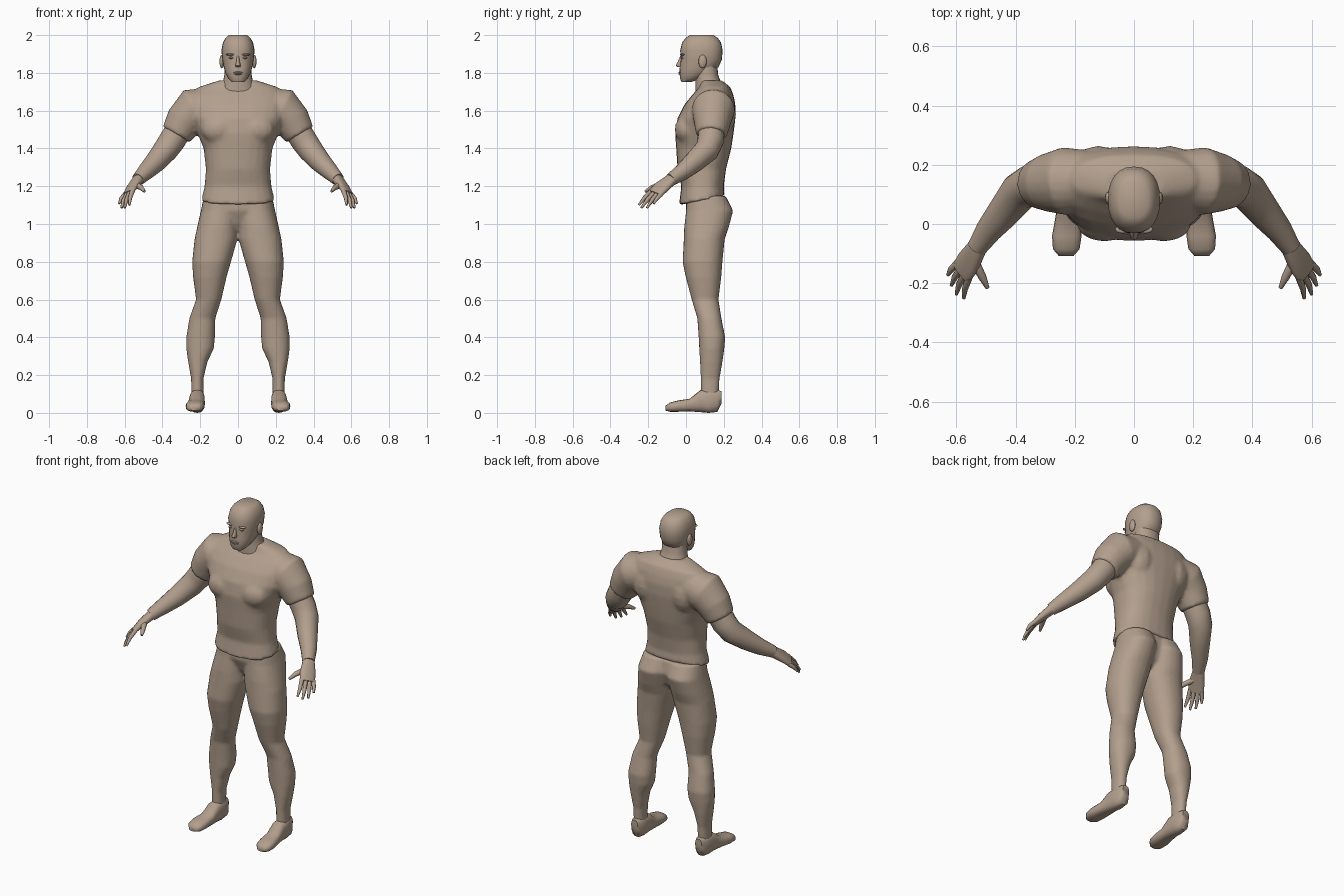
import bpy, bmesh, math
from mathutils import Vector, Matrix

if "Cube" in bpy.data.objects:
    bpy.data.objects.remove(bpy.data.objects["Cube"])

skin = bpy.data.materials.new("tan_clay")
skin.use_nodes = True
tan = (0.45, 0.35, 0.27, 1)
skin.diffuse_color = tan
skin.node_tree.nodes["Principled BSDF"].inputs["Base Color"].default_value = tan


def ring(center, u, v, sides=20, power=2.0):
    """Superellipse loop spanned by the half-axes u and v."""
    loop = []
    for i in range(sides):
        a = math.tau * i / sides
        c, s = math.cos(a), math.sin(a)
        c = math.copysign(abs(c) ** (2 / power), c)
        s = math.copysign(abs(s) ** (2 / power), s)
        loop.append(Vector(center) + u * c + v * s)
    return loop


def loft(bm, loops, side=1):
    """Skin a closed tube through the loops, mirrored when side is -1."""
    rows = [[bm.verts.new((p.x * side, p.y, p.z)) for p in loop] for loop in loops]
    n = len(rows[0])
    for a, b in zip(rows, rows[1:]):
        for i in range(n):
            j = (i + 1) % n
            bm.faces.new((a[i], a[j], b[j], b[i]))
    bm.faces.new(rows[0])
    bm.faces.new(rows[-1])


def slice_ring(z, x0, x1, y0, y1, power=2.2, tilt=0.0):
    """Level slice given by its extents, optionally raised at the back."""
    return ring(((x0 + x1) / 2, (y0 + y1) / 2, z), Vector(((x1 - x0) / 2, 0, 0)),
                Vector((0, (y1 - y0) / 2, tilt)), 24, power)


def limb(bm, path, side, sides=16):
    """Tube along points of (x, y, z, radius)."""
    pts = [Vector(p[:3]) for p in path]
    loops = []
    for i, p in enumerate(pts):
        t = (pts[min(i + 1, len(pts) - 1)] - pts[max(i - 1, 0)]).normalized()
        v = Vector((0, 1, 0))
        v = (v - t * v.dot(t)).normalized()
        loops.append(ring(p, t.cross(v) * path[i][3], v * path[i][3], sides))
    loft(bm, loops, side)


def blob(bm, center, size):
    m = Matrix.Translation(center) @ Matrix.Diagonal((*size, 1))
    bmesh.ops.create_uvsphere(bm, u_segments=12, v_segments=8, radius=1, matrix=m)


def finish(bm, name, voxel=0.0):
    """Make an object; a voxel size fuses its overlapping volumes."""
    bmesh.ops.recalc_face_normals(bm, faces=bm.faces)
    mesh = bpy.data.meshes.new(name)
    bm.to_mesh(mesh)
    bm.free()
    mesh.materials.append(skin)
    ob = bpy.data.objects.new(name, mesh)
    bpy.context.collection.objects.link(ob)
    for o in bpy.context.selected_objects:
        o.select_set(False)
    ob.select_set(True)
    bpy.context.view_layer.objects.active = ob
    bpy.ops.object.shade_smooth_by_angle(angle=math.radians(55))
    if voxel:
        fuse = ob.modifiers.new("fuse", "REMESH")
        fuse.mode = "VOXEL"
        fuse.voxel_size = voxel
        fuse.use_smooth_shade = True
        soften = ob.modifiers.new("soften", "SMOOTH")
        soften.factor = 0.5
        soften.iterations = 4
    return ob


# Shirt: torso and short sleeves
bm = bmesh.new()
torso = [(1.20, .177, -.025, .2), (1.29, .17, -.045, .212),
         (1.40, .182, -.052, .24), (1.48, .215, -.058, .252), (1.56, .25, -.045, .262),
         (1.63, .26, -.01, .262), (1.68, .25, .03, .252), (1.725, .21, .07, .235),
         (1.76, .1, .075, .19)]
loops = [slice_ring(1.125, -.195, .195, -.037, .205, 2.3, .025)]
loops += [slice_ring(z, -w, w, f, b, 2.35) for z, w, f, b in torso]
loft(bm, loops)
sleeve = [(.12, .15, 1.63, .095), (.235, .145, 1.607, .115),
          (.285, .14, 1.545, .1), (.328, .135, 1.472, .082)]
for side in (1, -1):
    limb(bm, sleeve, side, 20)
    blob(bm, (side * .1, .0, 1.5), (.095, .06, .075))
    blob(bm, (side * .12, .19, 1.58), (.09, .075, .11))
finish(bm, "shirt", .011)

# Pelvis and legs
bm = bmesh.new()
loft(bm, [slice_ring(z, -w, w, f, b) for z, w, f, b in
          [(.96, .06, .06, .15), (1.0, .11, .03, .19), (1.07, .17, .0, .215), (1.15, .18, .0, .2)]])
leg = [(1.15, -.01, .18, .005, .21), (1.07, -.01, .197, 0, .25), (.98, 0, .217, -.01, .226),
       (.92, .003, .23, -.012, .205), (.80, .037, .243, -.018, .193), (.72, .06, .238, -.002, .187),
       (.60, .088, .222, .03, .172), (.50, .12, .258, .06, .188), (.40, .122, .274, .067, .208),
       (.34, .128, .274, .07, .203), (.27, .162, .264, .074, .193), (.18, .183, .248, .078, .178),
       (.08, .183, .248, .08, .172)]
for side in (1, -1):
    loft(bm, [slice_ring(*r) for r in leg], side)
finish(bm, "legs", .009)

# Feet, lofted from heel to toe
foot = [(.188, .215, .022, .05, .115), (.165, .215, .036, .005, .122), (.12, .216, .04, .0, .125),
        (.075, .217, .041, .004, .12), (.02, .221, .045, .008, .075), (-.04, .227, .05, .006, .066),
        (-.085, .229, .045, .006, .055), (-.108, .229, .025, .012, .038)]
for side, label in ((1, "left"), (-1, "right")):
    bm = bmesh.new()
    loft(bm, [ring((x, y, (lo + hi) / 2), Vector((w, 0, 0)), Vector((0, 0, (hi - lo) / 2)), 16, 2.6)
              for y, x, w, lo, hi in foot], side)
    finish(bm, label + "_foot")

# Arms with palm, fingers and thumb
arm = [(.30, .137, 1.52, .07), (.35, .13, 1.44, .07), (.385, .11, 1.39, .066),
       (.44, .04, 1.325, .056), (.49, -.02, 1.275, .045), (.53, -.08, 1.235, .034)]
across = Vector((-.6, -.75, .3)).normalized()
along = Vector((.45, -.65, -.61)).normalized()
thick = across.cross(along).normalized()
palm = [(.525, -.072, 1.24, .032, .028), (.56, -.13, 1.195, .046, .021), (.583, -.165, 1.16, .044, .014)]
tips = [(.575, -.25, 1.1), (.6, -.237, 1.085), (.617, -.207, 1.085), (.629, -.172, 1.108)]
thumb = [(.545, -.115, 1.21, .018), (.512, -.18, 1.192, .014), (.495, -.216, 1.172, .007)]
for side, label in ((1, "left"), (-1, "right")):
    bm = bmesh.new()
    limb(bm, arm, side)
    loft(bm, [ring(r[:3], across * r[3], thick * r[4], 16, 2.4) for r in palm], side)
    for i, tip in enumerate(tips):
        base = Vector(palm[-1][:3]) + across * (.033 - .022 * i) - along * .012
        mid = base.lerp(Vector(tip), .55) + Vector((.004, 0, .004))
        limb(bm, [(*base, .013), (*mid, .011), (*tip, .006)], side, 8)
    limb(bm, thumb, side, 8)
    finish(bm, label + "_arm")

# Neck
bm = bmesh.new()
loft(bm, [slice_ring(z, -w, w, f, b) for z, w, f, b in
          [(1.69, .11, .05, .22), (1.75, .08, .05, .185), (1.79, .072, .05, .17), (1.85, .07, .05, .165)]])
finish(bm, "neck")

# Head with brow, nose, lips, eyes and ears
bm = bmesh.new()
skull = [(1.752, .034, -.024, .03), (1.77, .051, -.032, .08), (1.80, .067, -.034, .13),
         (1.83, .076, -.033, .172), (1.87, .083, -.028, .19), (1.92, .088, -.031, .194),
         (1.96, .08, -.021, .186), (1.985, .066, -.002, .168), (2.0, .048, .02, .145)]
loft(bm, [slice_ring(z, -w, w, f, b, 2.3) for z, w, f, b in skull])
nose = [(1.89, .007, -.03), (1.86, .009, -.043), (1.84, .015, -.054), (1.83, .012, -.044)]
loft(bm, [slice_ring(z, -w, w, f, .0) for z, w, f in nose])
blob(bm, (0, -.031, 1.802), (.026, .009, .005))
blob(bm, (0, -.03, 1.794), (.022, .009, .005))
for side in (1, -1):
    blob(bm, (side * .038, -.018, 1.897), (.026, .014, .006))
    blob(bm, (side * .036, -.02, 1.88), (.014, .009, .006))
    blob(bm, (side * .086, .088, 1.86), (.012, .022, .036))
finish(bm, "head")
